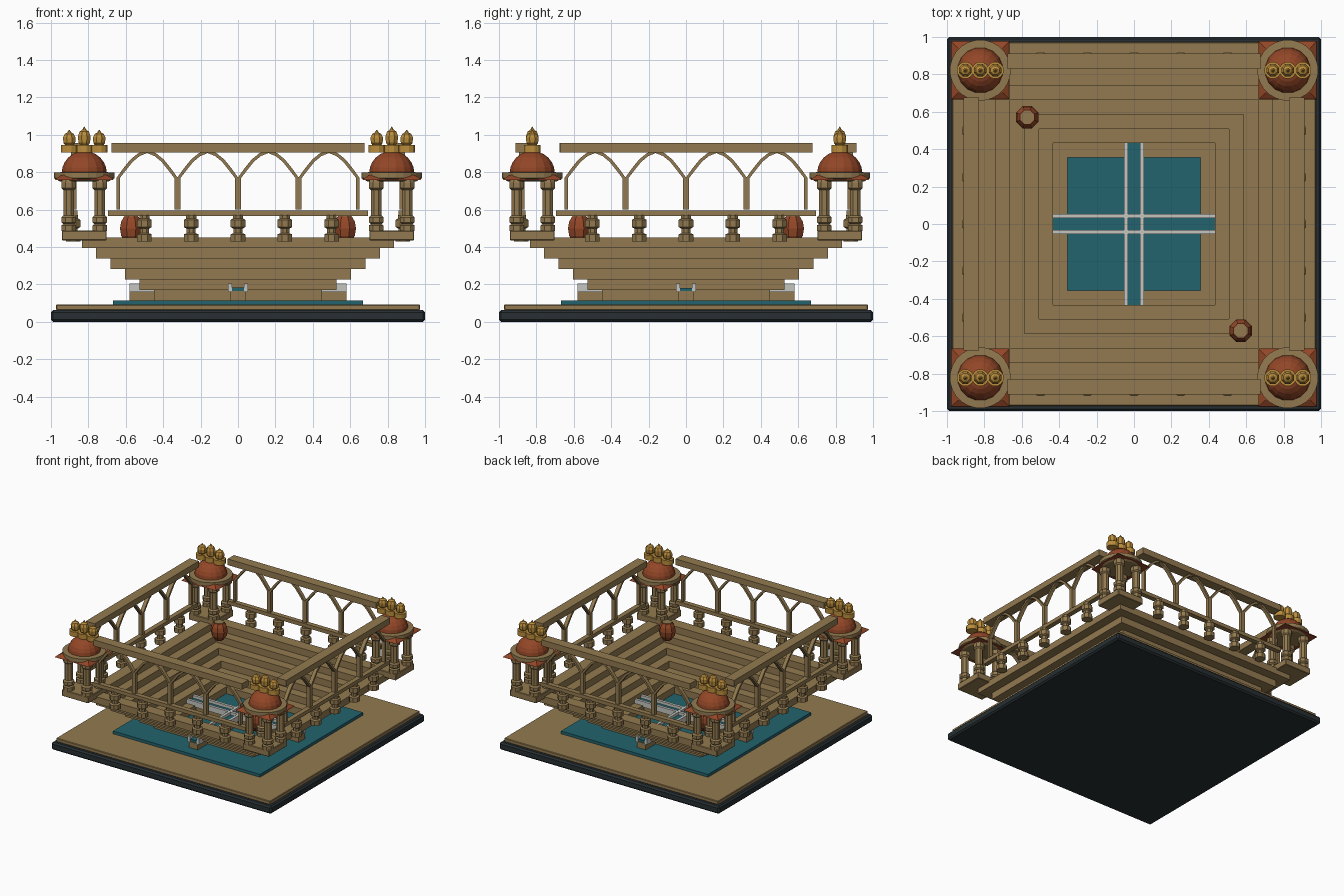
import bpy, bmesh, math
from mathutils import Vector

old = bpy.data.objects.get("Cube")
if old:
    bpy.data.objects.remove(old, do_unlink=True)


def material(name, rgb):
    m = bpy.data.materials.new(name)
    m.use_nodes = True
    color = (*rgb, 1)
    m.diffuse_color = color
    m.node_tree.nodes["Principled BSDF"].inputs["Base Color"].default_value = color
    return m


SAND = material("sandstone", (0.29, 0.195, 0.08))
DARK = material("dark slate", (0.02, 0.028, 0.032))
WATER = material("teal water", (0.016, 0.125, 0.155))
RED = material("terracotta", (0.29, 0.062, 0.02))
GOLD = material("gold", (0.50, 0.27, 0.045))
MARBLE = material("pale marble", (0.56, 0.56, 0.53))


def add(name, bm, mat, loc=(0, 0, 0), turn=0):
    bmesh.ops.recalc_face_normals(bm, faces=bm.faces)
    mesh = bpy.data.meshes.new(name)
    bm.to_mesh(mesh)
    bm.free()
    mesh.materials.append(mat)
    ob = bpy.data.objects.new(name, mesh)
    ob.location = loc
    ob.rotation_euler.z = turn
    bpy.context.collection.objects.link(ob)
    return ob


def box(name, mat, half_x, half_y, z0, z1, x=0, y=0, turn=0, bevel=0):
    bm = bmesh.new()
    bmesh.ops.create_cube(bm, size=1)
    for v in bm.verts:
        v.co = (x + v.co.x * 2 * half_x, y + v.co.y * 2 * half_y,
                z0 + (v.co.z + 0.5) * (z1 - z0))
    if bevel:
        bmesh.ops.bevel(bm, geom=bm.edges[:], offset=bevel, segments=1, affect='EDGES')
    return add(name, bm, mat, turn=turn)


def lathe(name, mat, profile, sides, loc, turn=0.0):
    """Revolve (radius, height) points; both ends are capped."""
    bm = bmesh.new()
    rings = []
    for r, z in profile:
        rings.append([bm.verts.new((r * math.cos(a), r * math.sin(a), z))
                      for a in (2 * math.pi * (i + 0.5) / sides for i in range(sides))])
    for low, high in zip(rings, rings[1:]):
        for i in range(sides):
            j = (i + 1) % sides
            bm.faces.new((low[i], low[j], high[j], high[i]))
    bm.faces.new(rings[0])
    bm.faces.new(rings[-1])
    return add(name, bm, mat, loc, turn)


def band(bm, path, thick, y0, y1):
    """Sweep a flat strip of even thickness along an x-z path."""
    pts = [Vector(p) for p in path]
    rows = []
    for i, p in enumerate(pts):
        d = (pts[min(i + 1, len(pts) - 1)] - pts[max(i - 1, 0)]).normalized()
        n = Vector((-d.y, d.x)) * thick / 2
        a, b = p + n, p - n
        rows.append([bm.verts.new((q.x, y, q.y))
                     for q, y in ((a, y0), (b, y0), (b, y1), (a, y1))])
    for r, s in zip(rows, rows[1:]):
        for i in range(4):
            j = (i + 1) % 4
            bm.faces.new((r[i], r[j], s[j], s[i]))
    bm.faces.new(rows[0])
    bm.faces.new(rows[-1])


# Ground slabs and pool
box("base_slab", DARK, 1, 1, 0, 0.062, bevel=0.012)
box("paving", SAND, 0.973, 0.973, 0.062, 0.092, bevel=0.004)
box("pool_water", WATER, 0.668, 0.668, 0.092, 0.115)

# Stepped tank, each tier made of four planks
WIDTH = 0.095
for tier in range(6):
    outer = 0.45 + tier * 0.077
    z = 0.115 + tier * 0.056
    for k in range(4):
        length = outer if k % 2 == 0 else outer - WIDTH
        box(f"step_{tier + 1}_{k + 1}", SAND, length, WIDTH / 2, z, z + 0.056,
            y=-outer + WIDTH / 2, turn=k * math.pi / 2)

# Crossing water channels with marble edges
for k in range(2):
    turn = k * math.pi / 2
    box("channel_bed", SAND, 0.58, 0.04, 0.115, 0.165, turn=turn)
    box("channel_water", WATER, 0.575, 0.032, 0.165, 0.182 + k * 0.001, turn=turn)
    for side in (-1, 1):
        box("channel_edge", MARBLE, 0.58, 0.011, 0.16, 0.205 + k * 0.001,
            y=side * 0.042, turn=turn)

# Balustrades and arcades along the four sides
BALUSTER = [(0.042, 0.43), (0.042, 0.468), (0.026, 0.474), (0.026, 0.498),
            (0.042, 0.506), (0.042, 0.545), (0.03, 0.552), (0.03, 0.57)]
HALF_ARCH = [(0, 0.6), (0, 0.77), (0.035, 0.815), (0.075, 0.862),
             (0.115, 0.893), (0.163, 0.912)]
SPAN = 0.324
for k in range(4):
    turn = k * math.pi / 2
    box("lower_rail", SAND, 0.695, 0.02, 0.565, 0.595, y=-0.877, turn=turn)
    box("top_beam", SAND, 0.675, 0.041, 0.905, 0.955, y=-0.87, turn=turn)
    for i in range(-2, 3):
        x, y = i * 0.25, -0.882
        place = (x * math.cos(turn) - y * math.sin(turn),
                 x * math.sin(turn) + y * math.cos(turn), 0)
        lathe("baluster", SAND, BALUSTER, 8, place, turn)
    bm = bmesh.new()
    for arch in range(4):
        left = (arch - 2) * SPAN
        band(bm, [(left + 0.008 + x * 0.95, z) for x, z in HALF_ARCH], 0.017, -0.893, -0.863)
        band(bm, [(left + SPAN - 0.008 - x * 0.95, z) for x, z in HALF_ARCH], 0.017, -0.893, -0.863)
    add("arcade", bm, SAND, turn=turn)

# Corner pavilions
POST = [(0.043, 0.485), (0.043, 0.515), (0.03, 0.522), (0.043, 0.532), (0.043, 0.558),
        (0.031, 0.568), (0.031, 0.705), (0.043, 0.715), (0.043, 0.745), (0.034, 0.765)]
DOME = [(0.123 * math.cos(a), 0.795 + 0.118 * math.sin(a))
        for a in (math.radians(15 * i) for i in range(6))] + [(0.01, 0.913)]
BUD = [(0.02, 0.94), (0.034, 0.955), (0.036, 0.985), (0.026, 1.005),
       (0.012, 1.012), (0.002, 1.026)]
for sx in (-1, 1):
    for sy in (-1, 1):
        cx, cy = sx * 0.822, sy * 0.822
        box("pavilion_base", SAND, 0.12, 0.12, 0.435, 0.487, cx, cy, bevel=0.004)
        for px in (-1, 1):
            for py in (-1, 1):
                lathe("pavilion_post", SAND, POST, 8, (cx + px * 0.083, cy + py * 0.083, 0))
        root = math.sqrt(2)
        lathe("pavilion_eave", RED, [(0.157 * root, 0.757), (0.152 * root, 0.765),
                                     (0.12 * root, 0.785)], 4, (cx, cy, 0))
        lathe("roof_ring", SAND, [(0.13, 0.75), (0.163, 0.768), (0.163, 0.798),
                                  (0.12, 0.8)], 24, (cx, cy, 0))
        lathe("dome", RED, DOME, 16, (cx, cy, 0))
        for i in (-1, 0, 1):
            spot = (cx + i * 0.08, cy, 0)
            lathe("finial_disc", GOLD, [(0.046, 0.905), (0.046, 0.945)], 12, spot)
            stretch = 1.2 if i == 0 else 1
            lathe("finial_bud", GOLD, [(r, 0.94 + (z - 0.94) * stretch) for r, z in BUD],
                  8, spot)

# Two faceted urns on opposite corners of the steps
for s in (-1, 1):
    spot = (s * 0.571, -s * 0.571, 0)
    lathe("urn", RED, [(0.032, 0.42), (0.058, 0.46), (0.065, 0.5), (0.058, 0.535),
                       (0.042, 0.562)], 8, spot)
    lathe("urn_lid", SAND, [(0.038, 0.56), (0.038, 0.566)], 8, spot)
